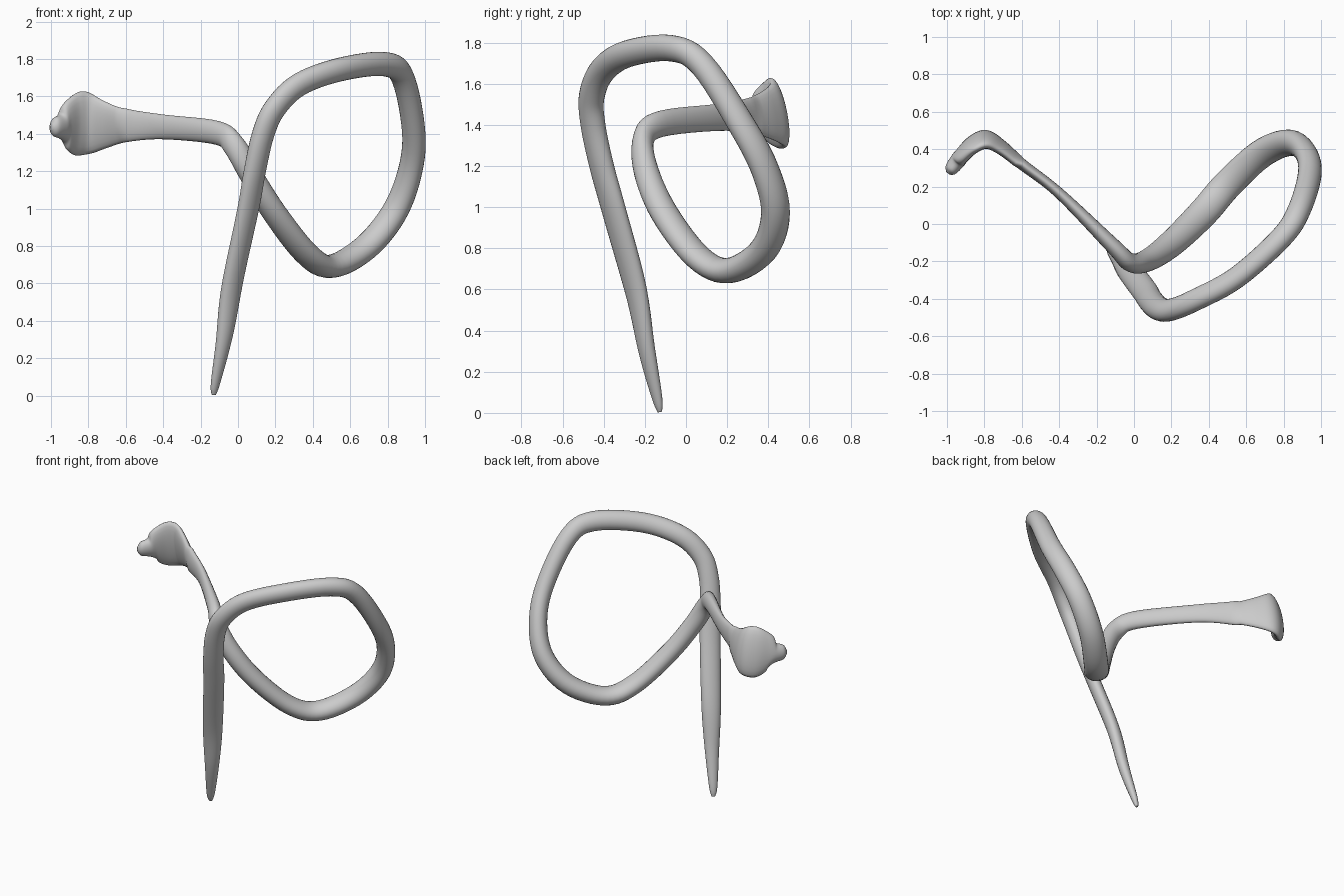
import bpy, bmesh
from math import cos, sin, pi
from mathutils import Vector

if "Cube" in bpy.data.objects:
    bpy.data.objects.remove(bpy.data.objects["Cube"])

# Spine from tail tip round the loop: x, y, z, half height, half thickness
body = [
    (-.13, -.127, .005, .012, .01), (-.12, -.14, .07, .028, .022),
    (-.075, -.19, .3, .047, .036), (-.03, -.245, .6, .065, .043),
    (.055, -.355, 1.0, .07, .045), (.09, -.41, 1.2, .068, .05),
    (.135, -.452, 1.4, .066, .054), (.2, -.458, 1.54, .066, .055),
    (.33, -.405, 1.665, .066, .056), (.55, -.285, 1.745, .066, .056),
    (.79, -.07, 1.772, .066, .058), (.885, .08, 1.69, .062, .062),
    (.94, .27, 1.4, .06, .068), (.915, .385, 1.18, .06, .072),
    (.83, .435, .97, .065, .075), (.68, .375, .79, .066, .078),
    (.5, .21, .692, .062, .08), (.37, .06, .755, .06, .08),
    (.2, -.105, .97, .062, .072), (.07, -.195, 1.18, .062, .06),
]
# Neck, flattened hood and snout
head = [
    (-.02, -.205, 1.335, .062, .05), (-.11, -.12, 1.405, .064, .042),
    (-.4, .165, 1.437, .066, .029), (-.6, .32, 1.445, .09, .03),
    (-.71, .41, 1.45, .128, .034), (-.79, .452, 1.455, .165, .04),
    (-.86, .425, 1.455, .172, .04), (-.915, .372, 1.45, .13, .04),
    (-.945, .335, 1.44, .07, .042), (-.98, .29, 1.437, .05, .034),
    (-.996, .272, 1.437, .016, .012),
]
STEPS, SIDES = 6, 24
LOOP_CENTRE = Vector((.5, 0, 1.25))
keys = [Vector(k) for k in body + head]


def smooth_point(i, t):
    """Catmull-Rom interpolation of all five values."""
    p0, p1, p2, p3 = (keys[max(0, min(len(keys) - 1, i + d))] for d in (-1, 0, 1, 2))
    return .5 * (2 * p1 + (p2 - p0) * t + (2 * p0 - 5 * p1 + 4 * p2 - p3) * t * t
                 + (3 * p1 - p0 - 3 * p2 + p3) * t ** 3)


samples = [smooth_point(i, s / STEPS) for i in range(len(keys) - 1) for s in range(STEPS)]
samples.append(keys[-1])
spine = [Vector(s[:3]) for s in samples]

bm = bmesh.new()
rings = []
for n, p in enumerate(spine):
    tangent = (spine[min(n + 1, len(spine) - 1)] - spine[max(n - 1, 0)]).normalized()
    # Section points outward around the loop and downward along the neck
    blend = max(0, min(1, (n / STEPS - 14) / 3))
    down = Vector((0, .2 if n / STEPS > 23 else 0, -1))
    wide = (p - LOOP_CENTRE).normalized().lerp(down, blend)
    wide = (wide - tangent * wide.dot(tangent)).normalized()
    side = tangent.cross(wide)
    a, b = max(samples[n][3], .006), max(samples[n][4], .006)
    rings.append([bm.verts.new(p + wide * a * cos(2 * pi * k / SIDES)
                               + side * b * sin(2 * pi * k / SIDES)) for k in range(SIDES)])
for r, q in zip(rings, rings[1:]):
    for k in range(SIDES):
        j = (k + 1) % SIDES
        bm.faces.new((r[k], r[j], q[j], q[k]))
bm.faces.new(rings[0][::-1])
bm.faces.new(rings[-1])
bmesh.ops.recalc_face_normals(bm, faces=bm.faces)
mesh = bpy.data.meshes.new("serpent_body")
bm.to_mesh(mesh)
bm.free()
for f in mesh.polygons:
    f.use_smooth = True
obj = bpy.data.objects.new("serpent_body", mesh)
bpy.context.collection.objects.link(obj)
